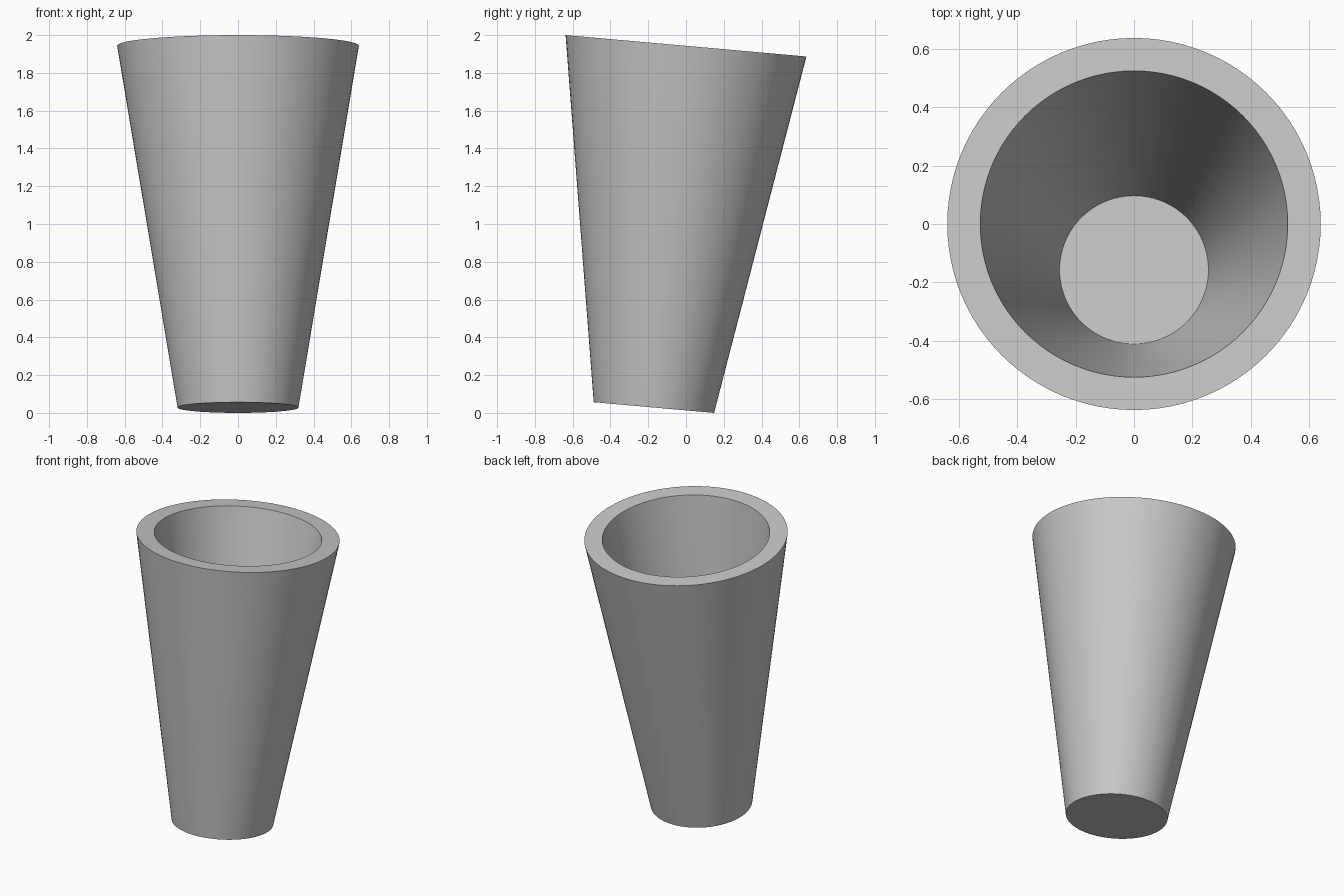
import bpy
import bmesh
from math import radians, sin, cos, pi
from mathutils import Matrix, Vector

cube = bpy.data.objects.get("Cube")
if cube:
    bpy.data.objects.remove(cube, do_unlink=True)

TILT = radians(5.07)       # backward lean of the cup
LENGTH = 1.9226            # along the leaning axis
BASE_R, RIM_R = 0.32, 0.64
FLOOR = 0.145              # floor thickness
FLOOR_R, MOUTH_R = 0.255, 0.527
HOLE_R, HOLE_DROP = 0.2, radians(14)

grey = bpy.data.materials.new("light_grey")
grey.use_nodes = True
colour = (0.58, 0.58, 0.58, 1)
grey.diffuse_color = colour
grey.node_tree.nodes["Principled BSDF"].inputs["Base Color"].default_value = colour


def add_object(name, bm):
    bmesh.ops.recalc_face_normals(bm, faces=bm.faces[:])
    mesh = bpy.data.meshes.new(name)
    bm.to_mesh(mesh)
    bm.free()
    mesh.materials.append(grey)
    obj = bpy.data.objects.new(name, mesh)
    bpy.context.collection.objects.link(obj)
    return obj


def lathe(profile, steps):
    """Spin a radius/height profile and cap its two open ends."""
    bm = bmesh.new()
    verts = [bm.verts.new((r, 0, z)) for r, z in profile]
    edges = [bm.edges.new(pair) for pair in zip(verts, verts[1:])]
    bmesh.ops.spin(bm, geom=verts + edges, cent=(0, 0, 0), axis=(0, 0, 1),
                   angle=2 * pi, steps=steps)
    bmesh.ops.remove_doubles(bm, verts=bm.verts[:], dist=1e-4)
    rims = [e for e in bm.edges if e.is_boundary]
    bmesh.ops.holes_fill(bm, edges=rims, sides=0)
    return bm


# Hollow tapered body, leaning back
bm = lathe([(BASE_R, 0), (RIM_R, LENGTH), (MOUTH_R, LENGTH), (FLOOR_R, FLOOR)], 96)
lean = Matrix.Rotation(-TILT, 4, "X")
place = Matrix.Translation((0, -LENGTH * sin(TILT), BASE_R * sin(TILT)))
bm.transform(place @ lean)
body = add_object("tapered_cup", bm)

# Round drain through the lower back wall, sloping down and outward
bm = bmesh.new()
bmesh.ops.create_cone(bm, cap_ends=True, segments=32, depth=0.6,
                      radius1=HOLE_R + 0.001, radius2=HOLE_R + 0.001)
lower_edge = Vector((0, 0.18, 0.12))
centre = lower_edge + HOLE_R * Vector((0, sin(HOLE_DROP), cos(HOLE_DROP)))
aim = Matrix.Rotation(-(pi / 2 + HOLE_DROP), 4, "X")
bm.transform(Matrix.Translation(centre) @ aim @ Matrix.Rotation(pi / 32, 4, "Z"))
cutter = add_object("drain_cutter", bm)
cutter.hide_render = True

cut = body.modifiers.new("drain_hole", "BOOLEAN")
cut.operation = "DIFFERENCE"
cut.solver = "EXACT"
cut.object = cutter

bpy.ops.object.select_all(action="DESELECT")
body.select_set(True)
bpy.context.view_layer.objects.active = body
bpy.ops.object.modifier_apply(modifier=cut.name)
bpy.data.objects.remove(cutter, do_unlink=True)
bpy.ops.object.shade_smooth_by_angle(angle=radians(30))
